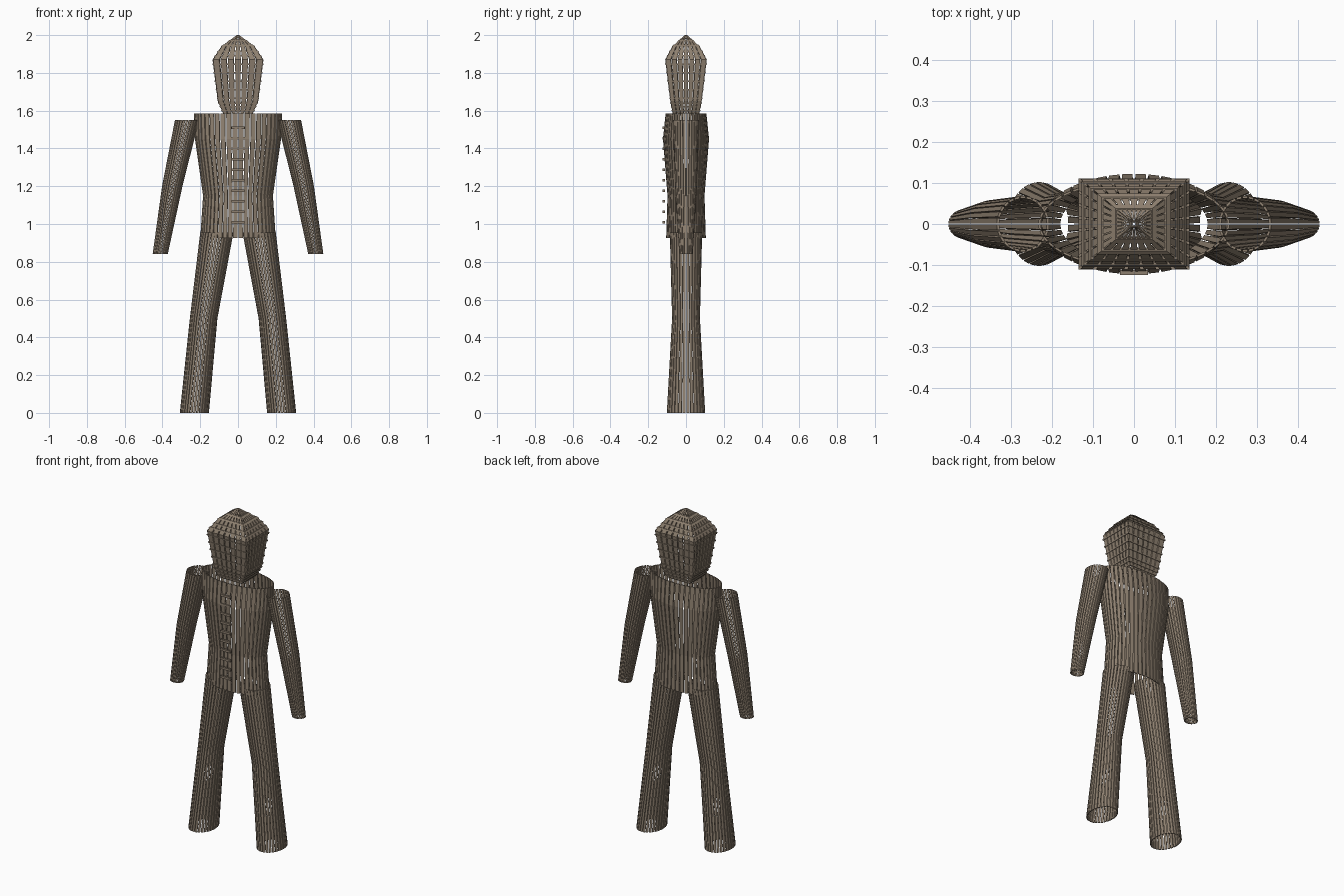
import bpy, bmesh, math

if "Cube" in bpy.data.objects:
    bpy.data.objects.remove(bpy.data.objects["Cube"])

wood = bpy.data.materials.new("weathered wood")
wood.diffuse_color = (0.27, 0.215, 0.16, 1)
wood.use_nodes = True
wood.node_tree.nodes["Principled BSDF"].inputs["Base Color"].default_value = wood.diffuse_color


def outline(t, square):
    """Point on a unit circle or unit square at fraction t of its perimeter."""
    if not square:
        a = 2 * math.pi * t
        return math.cos(a), math.sin(a)
    side, f = divmod((t % 1) * 4, 1)
    u = 2 * f - 1
    return [(u, -1), (1, u), (-u, 1), (-1, -u)][int(side)]


def add_slats(bm, rings, n, fill=0.8, thick=0.006, square=False):
    """Closed lengthwise boards; rings are (z, centre x, half x, half y)."""
    for i in range(n):
        t0, t1 = (i + 0.5 - fill / 2) / n, (i + 0.5 + fill / 2) / n
        if square:
            t1 -= 1e-7
        (x0, y0), (x1, y1) = outline(t0, square), outline(t1, square)
        loops = []
        for z, cx, rx, ry in rings:
            ix, iy = max(rx - thick, rx * 0.4), max(ry - thick, ry * 0.4)
            loops.append([bm.verts.new(p) for p in (
                (cx + rx * x0, ry * y0, z), (cx + rx * x1, ry * y1, z),
                (cx + ix * x1, iy * y1, z), (cx + ix * x0, iy * y0, z))])
        for a, b in zip(loops, loops[1:]):
            for k in range(4):
                j = (k + 1) % 4
                bm.faces.new((a[k], a[j], b[j], b[k]))
        bm.faces.new(loops[0][::-1])
        bm.faces.new(loops[-1])


def finish(name, bm):
    bmesh.ops.recalc_face_normals(bm, faces=bm.faces)
    mesh = bpy.data.meshes.new(name)
    bm.to_mesh(mesh)
    bm.free()
    mesh.materials.append(wood)
    bpy.context.collection.objects.link(bpy.data.objects.new(name, mesh))


def slatted(name, rings, n, **kw):
    bm = bmesh.new()
    add_slats(bm, rings, n, **kw)
    finish(name, bm)


# Torso
slatted("torso", [(0.925, 0, 0.200, 0.105), (1.15, 0, 0.185, 0.098),
                  (1.45, 0, 0.228, 0.122), (1.585, 0, 0.233, 0.108)], 44)

# Arms and legs
for side, s in (("left", 1), ("right", -1)):
    slatted(side + "_arm", [(0.84, s * 0.412, 0.040, 0.036),
                            (1.20, s * 0.348, 0.054, 0.058),
                            (1.55, s * 0.270, 0.064, 0.068)], 26)
    slatted(side + "_leg", [(0.0, s * 0.231, 0.077, 0.102),
                            (0.50, s * 0.182, 0.073, 0.074),
                            (0.955, s * 0.112, 0.088, 0.086)], 30)

# Head boards
profile = [(1.585, 0, 0.078, 0.070), (1.65, 0, 0.107, 0.083),
           (1.87, 0, 0.135, 0.110), (1.94, 0, 0.088, 0.072),
           (2.0, 0, 0.007, 0.007)]
slatted("head_boards", profile, 28, fill=0.8, square=True)


# Head cross bars
def head_size(z):
    for a, b in zip(profile, profile[1:]):
        if a[0] <= z <= b[0]:
            f = (z - a[0]) / (b[0] - a[0])
            return [a[k] + f * (b[k] - a[k]) for k in (2, 3)]


bm = bmesh.new()
for z in (1.60, 1.62, 1.64, 1.665, 1.71, 1.755, 1.80, 1.845, 1.89, 1.915, 1.945, 1.97):
    ring = []
    for zz in (z - 0.004, z + 0.004):
        rx, ry = head_size(zz)
        ring.append((zz, 0, rx + 0.003, ry + 0.003))
    add_slats(bm, ring, 4, fill=1, thick=0.008, square=True)
finish("head_cross_bars", bm)

# Row of rungs down the chest
bm = bmesh.new()
for i in range(10):
    cube = bmesh.ops.create_cube(bm, size=1)["verts"]
    bmesh.ops.scale(bm, vec=(0.068, 0.012, 0.013), verts=cube)
    bmesh.ops.translate(bm, vec=(0, -0.118, 1.01 + i * 0.0555), verts=cube)
finish("chest_rungs", bm)
